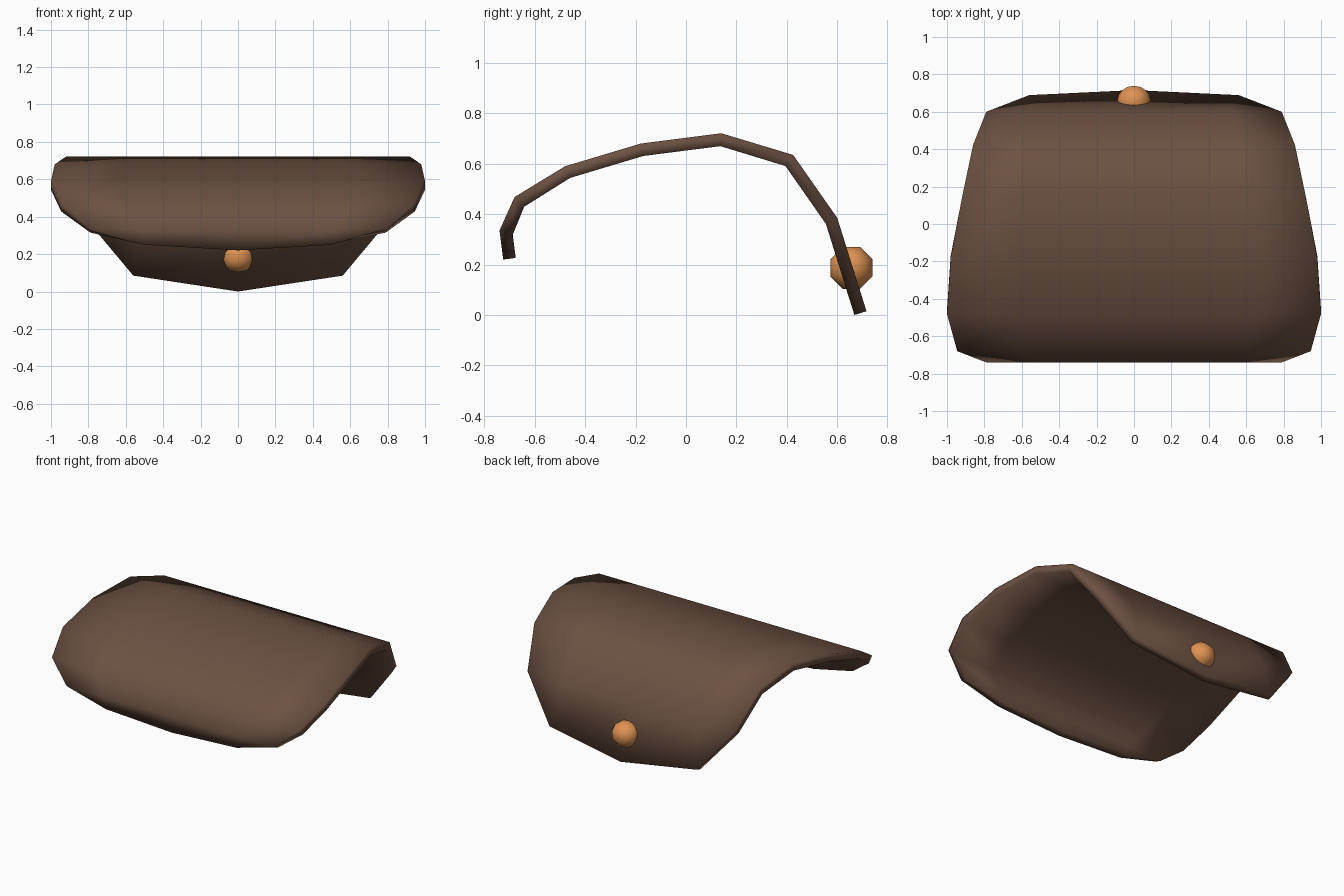
import bpy, bmesh, math

if "Cube" in bpy.data.objects:
    bpy.data.objects.remove(bpy.data.objects["Cube"])


def material(name, rgb):
    m = bpy.data.materials.new(name)
    m.diffuse_color = (*rgb, 1)
    m.use_nodes = True
    m.node_tree.nodes["Principled BSDF"].inputs["Base Color"].default_value = m.diffuse_color
    return m


leather = material("brown leather", (0.15, 0.082, 0.054))
brass = material("orange brass", (0.74, 0.29, 0.085))

# Flap: outer profile (y, z, half width), front to back
rows = [(-0.74, 0.335, 0.79), (-0.68, 0.468, 0.945), (-0.48, 0.59, 1.0),
        (-0.18, 0.68, 0.98), (0.14, 0.721, 0.92), (0.425, 0.635, 0.86),
        (0.60, 0.385, 0.79)]
bm = bmesh.new()
grid = [[bm.verts.new((w * f, y, z)) for f in (-1, -0.65, 0, 0.65, 1)]
        for y, z, w in rows]


def tip_row(corners, side, middle):
    """Curved end of the flap, sharing the two corners of its last row."""
    (x, y, z), (my, mz) = side, middle
    return [corners[0], bm.verts.new((-x, y, z)), bm.verts.new((0, my, mz)),
            bm.verts.new((x, y, z)), corners[4]]


grid.insert(0, tip_row(grid[0], (0.5, -0.729, 0.25), (-0.725, 0.22)))
grid.append(tip_row(grid[-1], (0.56, 0.689, 0.1), (0.716, 0.015)))
for a, b in zip(grid, grid[1:]):
    for c in range(4):
        loop = [a[c], a[c + 1], b[c + 1], b[c]]
        bm.faces.new(list(dict.fromkeys(loop)))
for f in bm.faces:
    f.smooth = True
me = bpy.data.meshes.new("leather_flap")
bm.to_mesh(me)
bm.free()
flap = bpy.data.objects.new("leather_flap", me)
bpy.context.collection.objects.link(flap)
me.materials.append(leather)
sol = flap.modifiers.new("thickness", 'SOLIDIFY')
sol.thickness = 0.05
sol.offset = -1
sol.use_even_offset = True

# Stud through the back of the flap, poles along x
bpy.ops.mesh.primitive_uv_sphere_add(segments=8, ring_count=8, radius=0.09,
                                     location=(0, 0.656, 0.187))
stud = bpy.context.object
stud.name = "stud"
stud.rotation_euler = (math.radians(22.5), math.radians(90), 0)
stud.rotation_euler = (0, math.radians(90), 0)
for v in stud.data.vertices:  # turn the octagon so a flat faces up
    x, y = v.co.x, v.co.y
    c, s = math.cos(math.pi / 8), math.sin(math.pi / 8)
    v.co.x, v.co.y = x * c - y * s, x * s + y * c
bpy.ops.object.shade_smooth()
stud.data.materials.append(brass)
